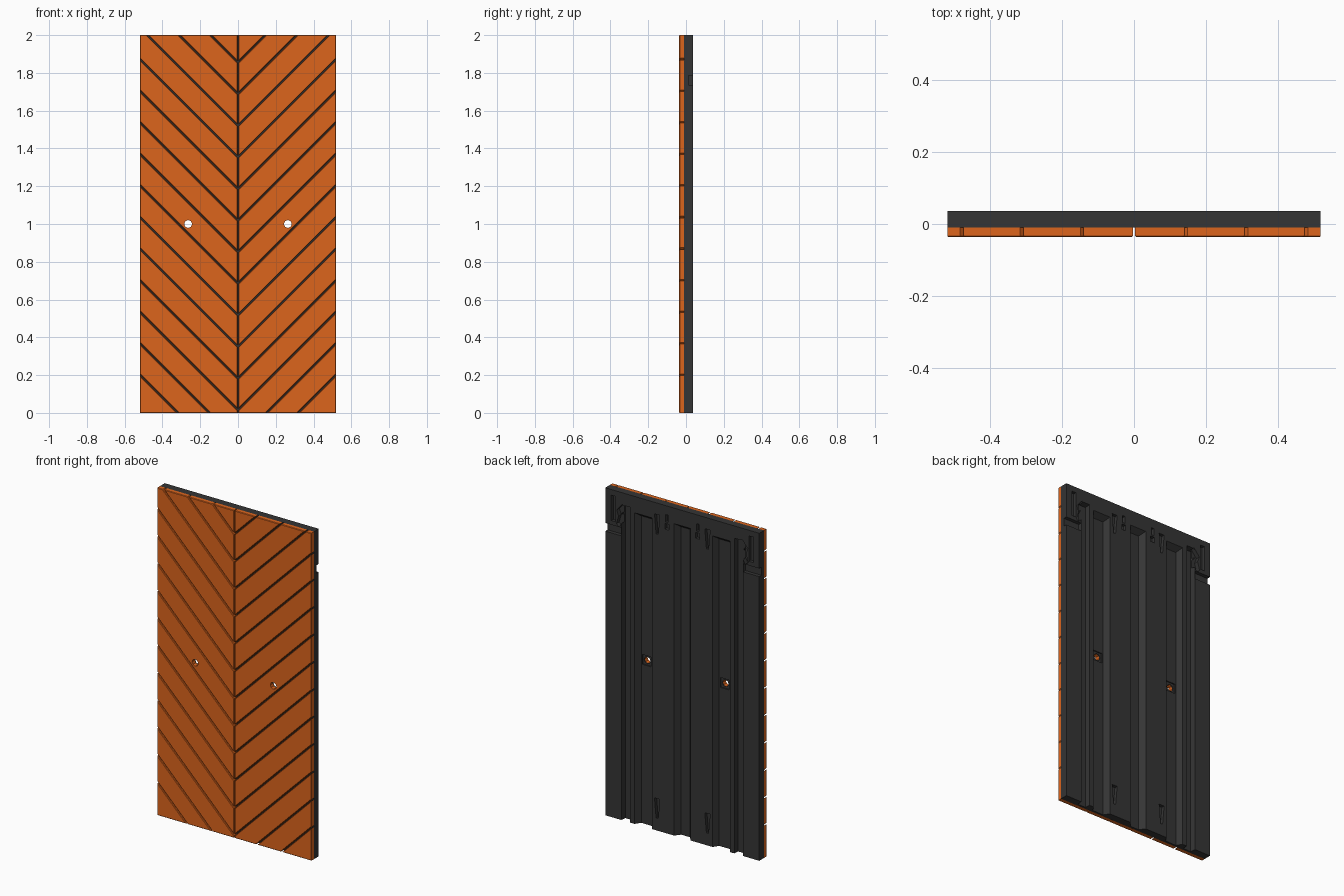
import bpy, bmesh, math
from mathutils import Vector, Matrix

if "Cube" in bpy.data.objects:
    bpy.data.objects.remove(bpy.data.objects["Cube"])

W, H = 0.52, 2.0                       # half width, height
FRONT, MID, BACK = -0.036, -0.010, 0.036
FLOOR = 0.003                          # bottom of the rear channels


def material(name, rgb):
    m = bpy.data.materials.new(name)
    m.diffuse_color = (*rgb, 1)
    m.use_nodes = True
    m.node_tree.nodes["Principled BSDF"].inputs["Base Color"].default_value = m.diffuse_color
    return m


def make_object(name, bm, mat=None):
    bmesh.ops.recalc_face_normals(bm, faces=bm.faces)
    me = bpy.data.meshes.new(name)
    bm.to_mesh(me)
    bm.free()
    ob = bpy.data.objects.new(name, me)
    bpy.context.collection.objects.link(ob)
    if mat:
        me.materials.append(mat)
    return ob


def loft(bm, a, ya, b, yb):
    """Solid between outline a at depth ya and outline b at depth yb (x, z points)."""
    va = [bm.verts.new((x, ya, z)) for x, z in a]
    vb = [bm.verts.new((x, yb, z)) for x, z in b]
    n = len(a)
    bm.faces.new(va)
    bm.faces.new(vb[::-1])
    for i in range(n):
        j = (i + 1) % n
        bm.faces.new((va[i], vb[i], vb[j], va[j]))


def rect(x0, x1, z0, z1):
    return [(x0, z0), (x1, z0), (x1, z1), (x0, z1)]


def flip(pts, s):
    return [(s * x, z) for x, z in pts]


def cut(ob, bm):
    """Subtract the solids in bm from ob and bake the result."""
    tool = make_object("cutter", bm)
    mod = ob.modifiers.new("cut", 'BOOLEAN')
    mod.operation, mod.solver, mod.object = 'DIFFERENCE', 'EXACT', tool
    mod.use_self = True
    dg = bpy.context.evaluated_depsgraph_get()
    me = bpy.data.meshes.new_from_object(ob.evaluated_get(dg))
    ob.modifiers.clear()
    ob.data = me
    bpy.data.objects.remove(tool)


def bolt_holes():
    bm = bmesh.new()
    for s in (-1, 1):
        ring = [(s * 0.264 + 0.021 * math.cos(i * math.pi / 4),
                 1.0 + 0.021 * math.sin(i * math.pi / 4)) for i in range(8)]
        loft(bm, ring, -0.1, ring, 0.1)
    return bm


orange = material("orange", (0.72, 0.13, 0.012))
dark = material("dark_grey", (0.035, 0.035, 0.035))

# Rear panel
bm = bmesh.new()
loft(bm, rect(-W, W, 0, H), MID, rect(-W, W, 0, H), BACK)
panel = make_object("back_panel", bm, dark)

# Vertical channels, open at the bottom
OUT = BACK + 0.0001
bm = bmesh.new()
loft(bm, rect(-0.055, 0.055, -0.1, 1.905), OUT, rect(-0.030, 0.030, -0.1, 1.88), FLOOR)
for s in (-1, 1):
    loft(bm, flip(rect(0.205, 0.322, -0.1, 1.90), s), OUT,
         flip(rect(0.226, 0.300, -0.1, 1.875), s), FLOOR)
    loft(bm, flip(rect(0.352, 0.412, -0.1, 1.925), s), OUT,
         flip(rect(0.354, 0.408, -0.1, 1.92), s), FLOOR)
cut(panel, bm)

# Notches, hook slots and bolt pockets
slots = [
    (rect(0.412, 0.60, 1.735, 1.785), 0.014),
    (rect(0.45, 0.48, 1.81, 1.965), 0.016),
    ([(0.425, 1.785), (0.445, 1.80), (0.430, 1.85), (0.443, 1.885),
      (0.405, 1.93), (0.385, 1.91), (0.412, 1.87), (0.400, 1.83)], 0.010),
    (rect(0.090, 0.118, 1.855, 1.89), 0.016),
    (rect(0.095, 0.113, 1.90, 1.945), 0.016),
    ([(0.163, 1.81), (0.177, 1.81), (0.188, 1.93), (0.152, 1.93)], 0.016),
    ([(0.163, 0.075), (0.177, 0.075), (0.188, 0.195), (0.152, 0.195)], 0.016),
    (rect(0.234, 0.294, 0.97, 1.03), -0.004),
]
for outline, depth in slots:
    bm = bmesh.new()
    for s in (-1, 1):
        loft(bm, flip(outline, s), depth, flip(outline, s), 0.05)
    cut(panel, bm)
cut(panel, bolt_holes())

# Front chevron planks
STEP, G = 0.1672, 0.0045
lines = [-1.3] + [0.35 + STEP * k for k in range(-4, 10)] + [2.4]
bm = bmesh.new()
for s in (-1, 1):
    for lo, hi in zip(lines, lines[1:]):
        b = bmesh.new()
        x0 = 0.003
        pts = [(x0, lo + G + x0), (W, lo + G + W), (W, hi - G + W), (x0, hi - G + x0)]
        b.faces.new([b.verts.new((x, FRONT, z)) for x, z in pts])
        # trim to the door height
        for z, n in ((0, -1), (H, 1)):
            bmesh.ops.bisect_plane(b, geom=b.verts[:] + b.edges[:] + b.faces[:],
                                   plane_co=(0, 0, z), plane_no=(0, 0, n), clear_outer=True)
        if b.faces:
            outline = [(s * v.co.x, v.co.z) for v in b.faces[:][0].verts]
            b.clear()
            loft(b, outline, FRONT, outline, MID)
            bmesh.ops.recalc_face_normals(b, faces=b.faces)
            rim = [e for e in b.edges if all(abs(v.co.y - FRONT) < 1e-5 for v in e.verts)]
            bmesh.ops.bevel(b, geom=rim, offset=0.003, segments=1, affect='EDGES')
            tmp = bpy.data.meshes.new("tmp")
            b.to_mesh(tmp)
            bm.from_mesh(tmp)
            bpy.data.meshes.remove(tmp)
        b.free()
planks = make_object("front_planks", bm, orange)
cut(planks, bolt_holes())
